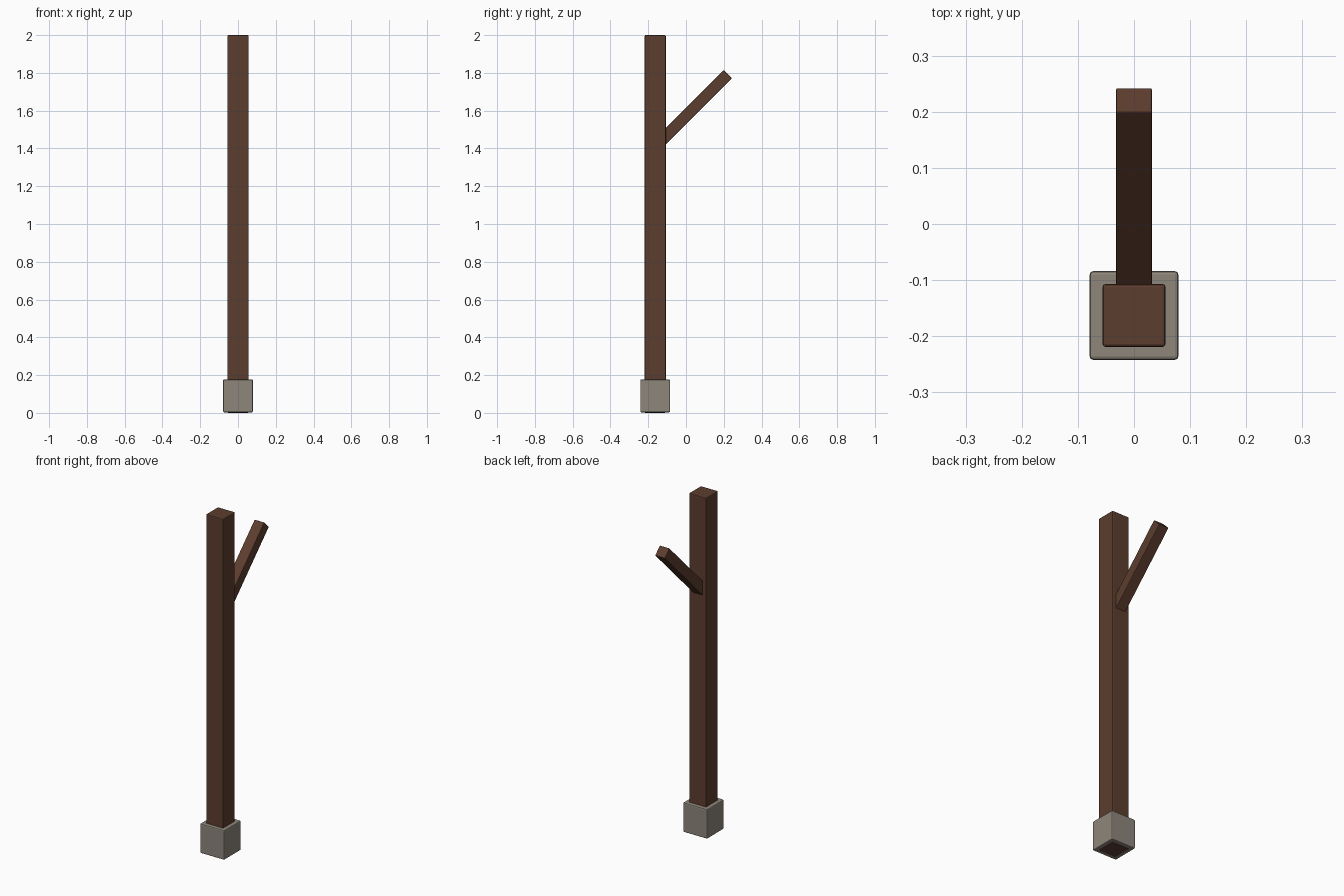
import bpy
import math

if "Cube" in bpy.data.objects:
    bpy.data.objects.remove(bpy.data.objects["Cube"], do_unlink=True)


def make_material(name, colour):
    mat = bpy.data.materials.new(name)
    mat.use_nodes = True
    mat.diffuse_color = (*colour, 1)
    mat.node_tree.nodes["Principled BSDF"].inputs["Base Color"].default_value = (*colour, 1)
    return mat


def beam(name, size, centre, mat, bevel, tilt=0.0):
    """Box with softly chamfered edges, tilted about x."""
    bpy.ops.mesh.primitive_cube_add(size=1, location=centre, rotation=(tilt, 0, 0))
    obj = bpy.context.object
    obj.name = name
    obj.scale = size
    bpy.ops.object.transform_apply(location=False, rotation=False, scale=True)
    mod = obj.modifiers.new("edge_chamfer", "BEVEL")
    mod.width = bevel
    mod.segments = 2
    obj.data.materials.append(mat)
    return obj


wood = make_material("dark_brown_wood", (0.107, 0.047, 0.028))
stone = make_material("grey_stone", (0.270, 0.238, 0.198))

POST_Y = -0.163

# Upright post, running down through the footing
beam("post", (0.112, 0.112, 2.0), (0, POST_Y, 1.0), wood, 0.005)

# Stone footing
beam("footing", (0.158, 0.158, 0.174), (0, POST_Y, 0.09), stone, 0.006)

# Diagonal brace rising to the back from inside the post
start_y, end_y, rise = -0.15, 0.2215, 1.572
length = (end_y - start_y) * math.sqrt(2)
mid_y = (start_y + end_y) / 2
beam("brace", (0.064, 0.061, length), (0, mid_y, mid_y + rise), wood, 0.003,
     tilt=-math.pi / 4)
